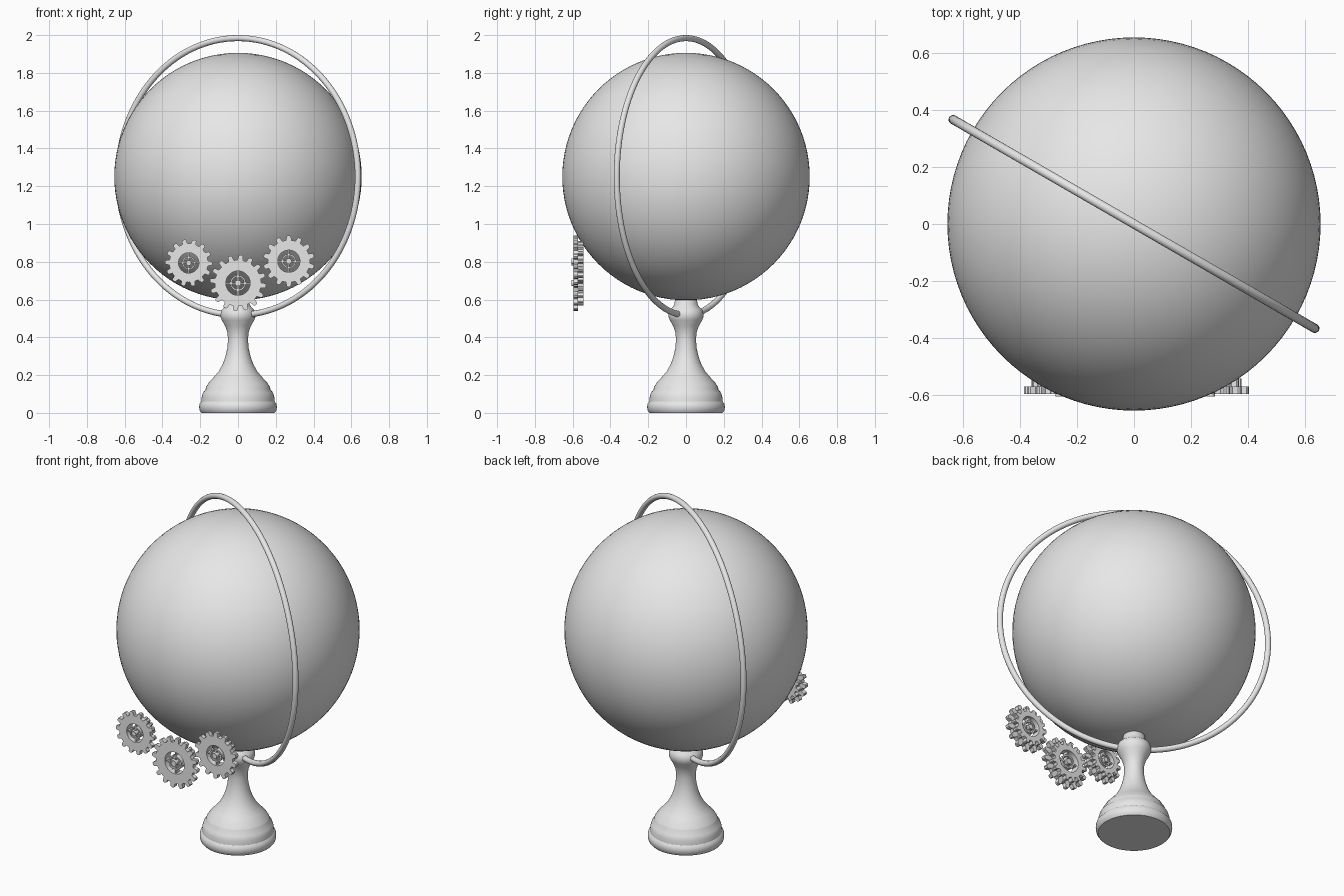
import bpy, bmesh, math
from mathutils import Matrix, Vector

old = bpy.data.objects.get("Cube")
if old:
    bpy.data.objects.remove(old, do_unlink=True)

grey = bpy.data.materials.new("plain grey")
grey.use_nodes = True
grey.diffuse_color = (0.8, 0.8, 0.8, 1)
grey.node_tree.nodes["Principled BSDF"].inputs["Base Color"].default_value = (0.8, 0.8, 0.8, 1)


def finish(obj, name, angle=30):
    obj.name = name
    obj.data.materials.append(grey)
    bpy.ops.object.select_all(action="DESELECT")
    obj.select_set(True)
    bpy.context.view_layer.objects.active = obj
    bpy.ops.object.shade_smooth_by_angle(angle=math.radians(angle))
    return obj


def from_bmesh(bm, name, angle=30):
    bmesh.ops.recalc_face_normals(bm, faces=bm.faces)
    mesh = bpy.data.meshes.new(name)
    bm.to_mesh(mesh)
    bm.free()
    obj = bpy.data.objects.new(name, mesh)
    bpy.context.collection.objects.link(obj)
    return finish(obj, name, angle)


# Globe and the tilted meridian hoop
CENTRE = (0, 0, 1.251)
bpy.ops.mesh.primitive_uv_sphere_add(segments=96, ring_count=48, radius=0.655, location=CENTRE)
finish(bpy.context.object, "globe")
bpy.ops.mesh.primitive_torus_add(major_radius=0.733, minor_radius=0.016, major_segments=128,
                                 minor_segments=16, location=CENTRE,
                                 rotation=(math.pi / 2, 0, math.radians(-30)))
finish(bpy.context.object, "meridian_hoop")

# Turned pedestal: (radius, height) profile spun round z
profile = [(0, 0), (.194, 0), (.203, .012), (.206, .03), (.204, .048), (.194, .06), (.192, .085),
           (.185, .108), (.172, .122), (.169, .138), (.166, .142), (.155, .16), (.13, .187),
           (.102, .22), (.08, .26), (.066, .3), (.056, .345), (.053, .39), (.056, .425),
           (.068, .46), (.085, .49), (.092, .508), (.092, .525), (.086, .545), (.07, .56),
           (.062, .575), (.058, .6), (.045, .618), (0, .625)]
bm = bmesh.new()
verts = [bm.verts.new((r, 0, z)) for r, z in profile]
edges = [bm.edges.new(pair) for pair in zip(verts, verts[1:])]
bmesh.ops.spin(bm, geom=verts + edges, axis=(0, 0, 1), cent=(0, 0, 0), angle=math.tau, steps=64)
bmesh.ops.remove_doubles(bm, verts=bm.verts, dist=0.0005)
from_bmesh(bm, "pedestal", 35)


def add_wheel(bm, outer, root, hole, y0, y1, teeth, phase=0):
    """Toothed ring around the y axis, from depth y0 to y1."""
    tooth = [(0, root), (.2, root), (.3, outer * .97), (.4, outer), (.6, outer), (.7, outer * .97), (.8, root)]
    loops = []
    for radius_at, y in ((1, y0), (1, y1), (0, y1), (0, y0)):
        loop = []
        for t in range(teeth):
            for step, rad in tooth:
                a = math.tau * (t + step) / teeth + phase
                r = rad if radius_at else hole
                loop.append(bm.verts.new((r * math.cos(a), y, r * math.sin(a))))
        loops.append(loop)
    n = len(loops[0])
    for k in range(4):
        a, b = loops[k], loops[(k + 1) % 4]
        for i in range(n):
            j = (i + 1) % n
            bm.faces.new((a[i], a[j], b[j], b[i]))


def add_box(bm, size, place):
    made = bmesh.ops.create_cube(bm, size=1)["verts"]
    bmesh.ops.transform(bm, matrix=place @ Matrix.Diagonal((*size, 1)), verts=made)


def make_gear(name, x, z, s, teeth, phase):
    bm = bmesh.new()
    # Large front wheel and smaller rear wheel
    add_wheel(bm, s, s * .82, s * .43, -.596, -.571, teeth, phase)
    add_wheel(bm, s * .8, s * .65, s * .43, -.571, -.543, teeth, phase + math.pi / teeth)
    # Crossed spokes with a thin ring and a hub
    for turn in (0, math.pi / 2):
        add_box(bm, (s * .9, .03, s * .06),
                Matrix.Translation((0, -.572, 0)) @ Matrix.Rotation(turn, 4, "Y"))
    add_wheel(bm, s * .28, s * .28, s * .22, -.592, -.552, 6)
    turn = Matrix.Translation((0, -.575, 0)) @ Matrix.Rotation(math.pi / 2, 4, "X")
    bmesh.ops.create_cone(bm, cap_ends=True, segments=24, radius1=s * .11, radius2=s * .11,
                          depth=.062, matrix=turn)
    bmesh.ops.translate(bm, vec=Vector((x, 0, z)), verts=bm.verts)
    from_bmesh(bm, name)


make_gear("middle_gear", 0, .687, .149, 16, .1)
make_gear("right_gear", -.261, .794, .125, 14, .2)
make_gear("left_gear", .269, .803, .136, 14, 0)
